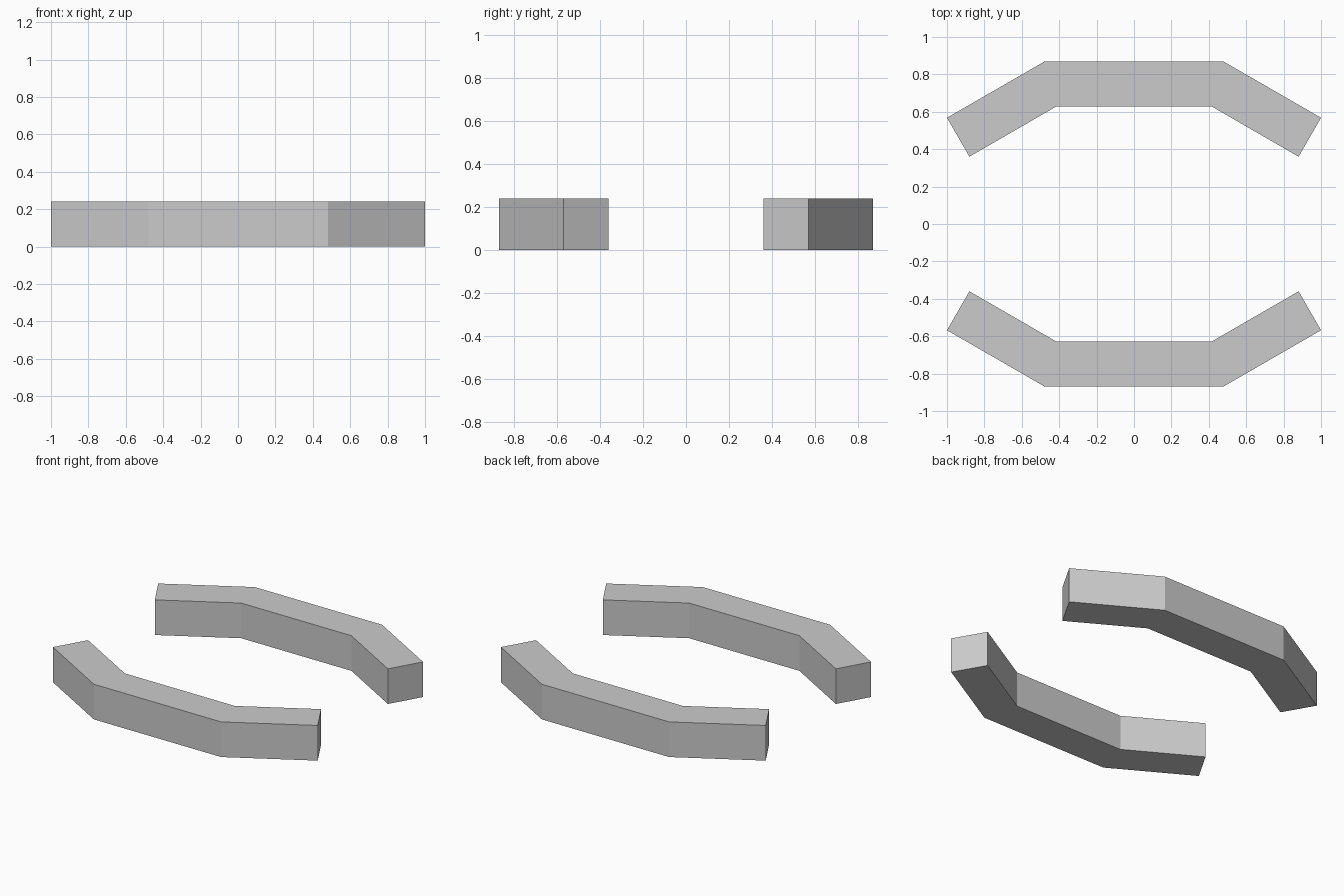
import bpy, bmesh

if "Cube" in bpy.data.objects:
    bpy.data.objects.remove(bpy.data.objects["Cube"])

HEIGHT = 0.24
# Right half of one rail seen from above: (outer, inner) point pairs
HALF = [((0.48, 0.868), (0.416, 0.628)), ((1.0, 0.568), (0.88, 0.36))]


def curved_rail(name, side):
    """Three mitred straight segments; side is +1 (back) or -1 (front)."""
    left = [((-o[0], o[1]), (-i[0], i[1])) for o, i in reversed(HALF)]
    bm = bmesh.new()
    rings = []
    # Square cross-section at each mitre and end
    for (ox, oy), (ix, iy) in left + HALF:
        rings.append([bm.verts.new((x, side * y, z)) for x, y, z in
                      ((ox, oy, 0), (ix, iy, 0), (ix, iy, HEIGHT), (ox, oy, HEIGHT))])
    for a, b in zip(rings, rings[1:]):
        for k in range(4):
            n = (k + 1) % 4
            bm.faces.new((a[k], a[n], b[n], b[k]))
    # End caps
    bm.faces.new(rings[0])
    bm.faces.new(rings[-1])
    bmesh.ops.recalc_face_normals(bm, faces=bm.faces)
    mesh = bpy.data.meshes.new(name)
    bm.to_mesh(mesh)
    bm.free()
    obj = bpy.data.objects.new(name, mesh)
    bpy.context.collection.objects.link(obj)


curved_rail("back_rail", 1)
curved_rail("front_rail", -1)
